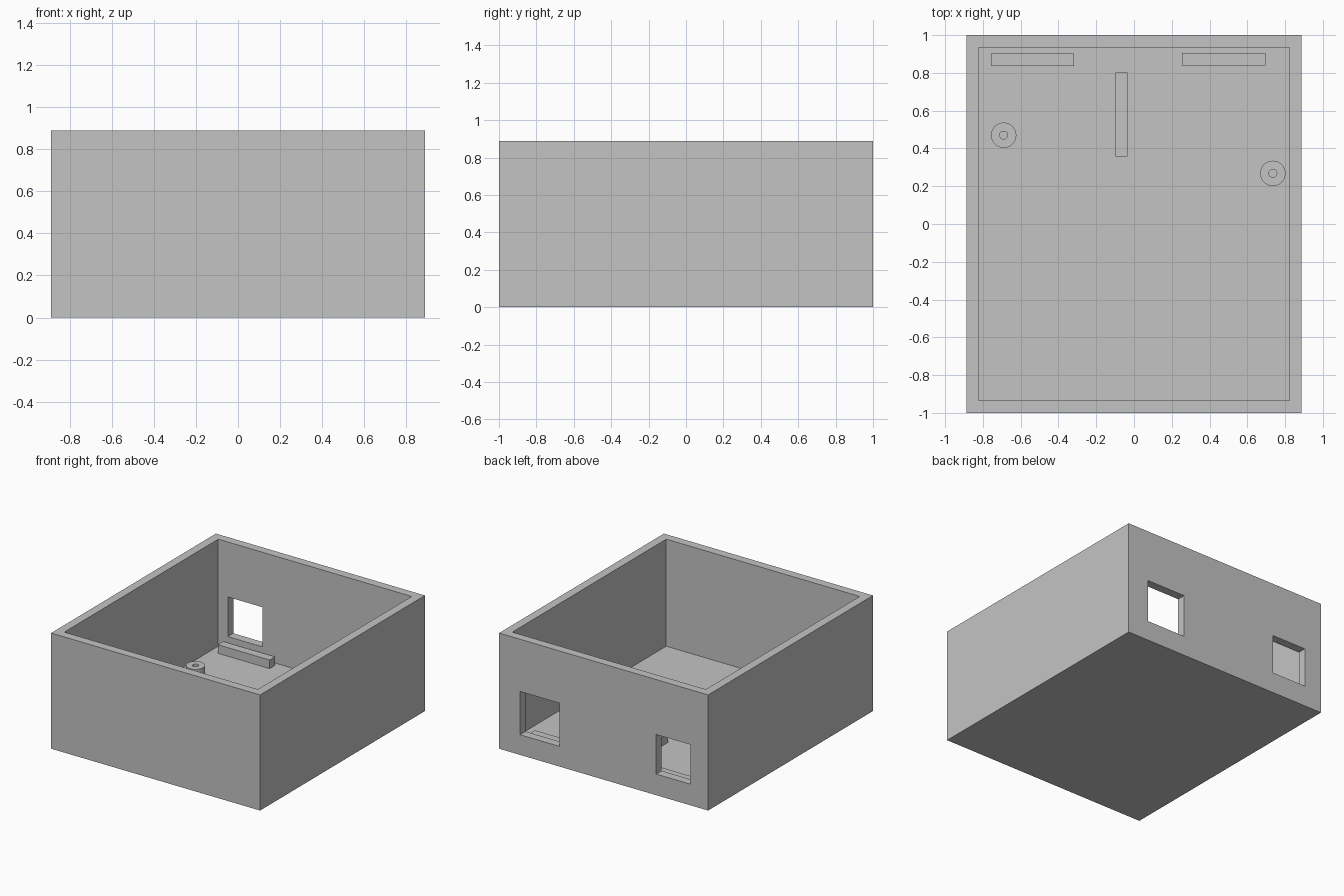
import bpy
import math

cube = bpy.data.objects.get("Cube")
if cube:
    bpy.data.objects.remove(cube, do_unlink=True)

HALF_X, HALF_Y, HEIGHT = 0.888, 1.0, 0.888
WALL = 0.066
TOP = 2 * WALL  # top of the small floor fittings

grey = bpy.data.materials.new("plain_grey")
grey.use_nodes = True
colour = (0.55, 0.55, 0.55, 1)
grey.diffuse_color = colour
grey.node_tree.nodes["Principled BSDF"].inputs["Base Color"].default_value = colour


def finish(name):
    obj = bpy.context.object
    obj.name = name
    bpy.ops.object.transform_apply(location=True, rotation=False, scale=True)
    obj.data.materials.append(grey)
    return obj


def box(name, x0, x1, y0, y1, z0, z1):
    centre = ((x0 + x1) / 2, (y0 + y1) / 2, (z0 + z1) / 2)
    bpy.ops.mesh.primitive_cube_add(size=1, location=centre)
    bpy.context.object.scale = (x1 - x0, y1 - y0, z1 - z0)
    return finish(name)


def cylinder(name, x, y, radius, z0, z1):
    bpy.ops.mesh.primitive_cylinder_add(
        vertices=48, radius=radius, depth=z1 - z0, location=(x, y, (z0 + z1) / 2))
    return finish(name)


def cut(target, cutter):
    mod = target.modifiers.new("cut", "BOOLEAN")
    mod.operation = "DIFFERENCE"
    mod.solver = "EXACT"
    mod.object = cutter
    bpy.context.view_layer.objects.active = target
    bpy.ops.object.modifier_apply(modifier=mod.name)
    bpy.data.objects.remove(cutter, do_unlink=True)


# Open tray: solid block hollowed from above
shell = box("open_box", -HALF_X, HALF_X, -HALF_Y, HALF_Y, 0, HEIGHT)
cut(shell, box("cavity", WALL - HALF_X, HALF_X - WALL,
               WALL - HALF_Y, HALF_Y - WALL, WALL, HEIGHT + 0.1))

# Two openings in the back wall
for x0, x1, z0, z1 in ((0.375, 0.71, 0.155, 0.487), (-0.74, -0.447, 0.162, 0.466)):
    cut(shell, box("opening", x0, x1, HALF_Y - 1.5 * WALL, HALF_Y + 0.1, z0, z1))

# Raised rails on the floor
box("right_rail", -0.757, -0.317, 0.837, 0.903, WALL, TOP)
box("left_rail", 0.254, 0.695, 0.84, 0.906, WALL, TOP)
box("middle_rail", -0.097, -0.034, 0.357, 0.802, WALL, TOP)

# Hollow mounting posts
for name, x, y in (("right_post", -0.69, 0.47), ("left_post", 0.735, 0.268)):
    post = cylinder(name, x, y, 0.067, WALL, TOP)
    cut(post, cylinder("bore", x, y, 0.021, WALL - 0.02, TOP + 0.02))
    bpy.ops.object.select_all(action="DESELECT")
    post.select_set(True)
    bpy.context.view_layer.objects.active = post
    bpy.ops.object.shade_smooth_by_angle(angle=math.radians(30))
